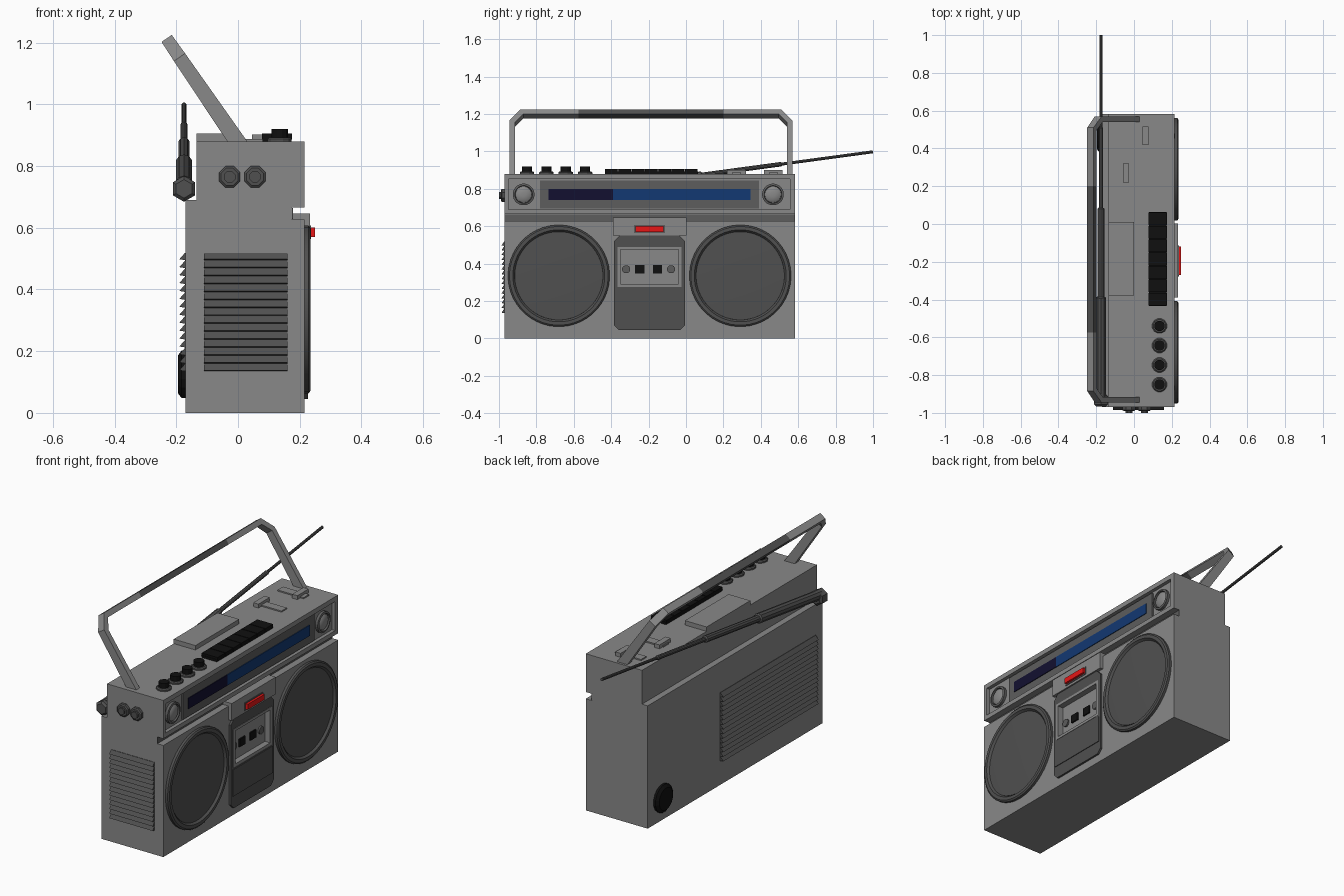
import bpy, bmesh, math
from mathutils import Vector

if "Cube" in bpy.data.objects:
    bpy.data.objects.remove(bpy.data.objects["Cube"])


def material(name, rgb):
    m = bpy.data.materials.new(name)
    m.diffuse_color = (*rgb, 1)
    m.use_nodes = True
    m.node_tree.nodes["Principled BSDF"].inputs["Base Color"].default_value = m.diffuse_color
    return m


GREY = material("body grey", (0.25, 0.25, 0.25))
MID = material("panel grey", (0.11, 0.11, 0.11))
DARK = material("dark grey", (0.08, 0.08, 0.08))
BLACK = material("black", (0.005, 0.005, 0.005))
RED = material("red", (0.8, 0.008, 0.008))
BLUE = material("dial blue", (0.006, 0.04, 0.17))
NAVY = material("dial navy", (0.006, 0.005, 0.03))


def mesh_object(name, verts, faces, *mats):
    me = bpy.data.meshes.new(name)
    me.from_pydata(verts, [], faces)
    bm = bmesh.new()
    bm.from_mesh(me)
    bmesh.ops.recalc_face_normals(bm, faces=bm.faces)
    bm.to_mesh(me)
    bm.free()
    for m in mats:
        me.materials.append(m)
    ob = bpy.data.objects.new(name, me)
    bpy.context.collection.objects.link(ob)
    return ob


def prism(name, pts, axis, a, b, mat):
    """Extrude a 2D outline (remaining axes in xyz order) from a to b."""
    def place(p, h):
        v = list(p)
        v.insert("xyz".index(axis), h)
        return v
    n = len(pts)
    verts = [place(p, h) for h in (a, b) for p in pts]
    faces = [list(range(n)), list(range(n, 2 * n))]
    faces += [(i, (i + 1) % n, n + (i + 1) % n, n + i) for i in range(n)]
    return mesh_object(name, verts, faces, mat)


def box(name, x, y, z, mat):
    return prism(name, [(x[0], y[0]), (x[1], y[0]), (x[1], y[1]), (x[0], y[1])], "z", z[0], z[1], mat)


def lathe(name, profile, origin, direction, n, mat, smooth=False):
    """Spin (radius, height) points round a direction, capping both ends."""
    q = Vector(direction).to_track_quat("Z", "Y")
    verts = []
    for r, h in profile:
        for k in range(n):
            t = 2 * math.pi * (k + 0.5) / n
            verts.append(Vector(origin) + q @ Vector((r * math.cos(t), r * math.sin(t), h)))
    faces = [list(range(n)), list(range(len(verts) - n, len(verts)))]
    for j in range(len(profile) - 1):
        for k in range(n):
            k2 = (k + 1) % n
            faces.append((j * n + k, j * n + k2, (j + 1) * n + k2, (j + 1) * n + k))
    ob = mesh_object(name, verts, faces, mat)
    if smooth:
        bpy.context.view_layer.objects.active = ob
        ob.select_set(True)
        bpy.ops.object.shade_smooth_by_angle(angle=math.radians(30))
        ob.select_set(False)
    return ob


def cut(target, x, y, z):
    cutter = box("cutter", x, y, z, GREY)
    mod = target.modifiers.new("recess", "BOOLEAN")
    mod.operation, mod.solver, mod.object = "DIFFERENCE", "EXACT", cutter
    bpy.context.view_layer.objects.active = target
    bpy.ops.object.modifier_apply(modifier=mod.name)
    bpy.data.objects.remove(cutter)


# Body: side profile with front groove and rear antenna ledge
body = prism("body", [(-0.17, 0), (0.215, 0), (0.215, 0.627), (0.175, 0.627), (0.175, 0.665),
                      (0.215, 0.665), (0.215, 0.88), (-0.135, 0.88), (-0.135, 0.69), (-0.17, 0.69)],
             "y", -0.97, 0.583, GREY)
cut(body, (0.195, 0.3), (-0.95, 0.556), (0.69, 0.853))
cut(body, (0.195, 0.3), (-0.365, -0.025), (0.275, 0.49))
box("groove_strip", (0.17, 0.179), (-0.969, 0.582), (0.628, 0.664), MID)

# Tuning dial
box("dial_panel", (0.19, 0.203), (-0.78, 0.39), (0.695, 0.845), MID)
box("dial_left", (0.2, 0.207), (-0.735, -0.39), (0.74, 0.8), NAVY)
box("dial_right", (0.2, 0.207), (-0.39, 0.345), (0.74, 0.8), BLUE)
for side, y in (("left", -0.868), ("right", 0.465)):
    lathe(f"tuning_ring_{side}", [(0.058, 0.19), (0.058, 0.21), (0.047, 0.213), (0.045, 0.2)],
          (0, y, 0.77), (1, 0, 0), 24, MID)
    lathe(f"tuning_knob_{side}", [(0.045, 0.19), (0.043, 0.206), (0.032, 0.213), (0.012, 0.216)],
          (0, y, 0.77), (1, 0, 0), 24, GREY, True)

# Speakers
for side, y in (("left", -0.68), ("right", 0.29)):
    lathe(f"speaker_ring_{side}", [(0.272, 0.21), (0.272, 0.229), (0.264, 0.235), (0.246, 0.235), (0.236, 0.222)],
          (0, y, 0.335), (1, 0, 0), 48, DARK, True)
    lathe(f"speaker_mesh_{side}", [(0.238, 0.21), (0.236, 0.224), (0.15, 0.228), (0.03, 0.229)],
          (0, y, 0.335), (1, 0, 0), 48, DARK, True)

# Cassette deck
box("deck_header", (0.17, 0.234), (-0.39, 0.002), (0.55, 0.646), GREY)
box("eject_frame", (0.23, 0.237), (-0.277, -0.113), (0.563, 0.607), MID)
box("eject_button", (0.23, 0.25), (-0.27, -0.12), (0.57, 0.6), RED)
door = prism("cassette_door", [(-0.385, 0.07), (-0.36, 0.045), (-0.03, 0.045), (-0.005, 0.07),
                               (-0.005, 0.52), (-0.035, 0.55), (-0.355, 0.55), (-0.385, 0.52)],
             "x", 0.205, 0.226, DARK)
cut(door, (0.15, 0.3), (-0.365, -0.025), (0.275, 0.49))
box("door_flap", (0.22, 0.23), (-0.372, -0.018), (0.115, 0.265), DARK)
for nm, y, z in (("left", (-0.365, -0.35), (0.275, 0.49)), ("right", (-0.04, -0.025), (0.275, 0.49)),
                 ("top", (-0.35, -0.04), (0.475, 0.49)), ("bottom", (-0.35, -0.04), (0.275, 0.29))):
    box(f"window_frame_{nm}", (0.19, 0.228), y, z, GREY)
for side, s in (("left", -1), ("right", 1)):
    box(f"cassette_reel_{side}", (0.19, 0.203), (-0.2 + s * 0.048 - 0.025, -0.2 + s * 0.048 + 0.025), (0.348, 0.392), BLACK)
    lathe(f"cassette_hub_{side}", [(0.022, 0.19), (0.022, 0.204)], (0, -0.2 + s * 0.12, 0.37), (1, 0, 0), 12, MID)

# Louvred vents on the end and the back (saw-tooth profiles)
N, Z0, PITCH = 15, 0.135, 0.0257


def louvres(face, depth):
    pts = [(face + math.copysign(0.01, -face), Z0)]
    for i in range(N):
        z = Z0 + i * PITCH
        pts += [(face - 0.002, z), (face - depth, z + 0.003), (face - 0.002, z + PITCH - 0.002)]
    return pts + [(pts[0][0], Z0 + N * PITCH)]


prism("side_vent", louvres(-0.97, 0.016), "x", -0.11, 0.16, DARK)
prism("back_vent", louvres(-0.17, 0.02), "y", -0.907, -0.06, DARK)

# Round rear cap
lathe("rear_cap", [(0.078, 0.16), (0.078, 0.183), (0.062, 0.195), (0.03, 0.195)],
      (0, 0.455, 0.125), (-1, 0, 0), 16, BLACK)

# End jacks
for i, x in enumerate((-0.027, 0.055)):
    lathe(f"side_jack_{i}", [(0.037, 0.965), (0.037, 0.985), (0.03, 0.99)], (x, 0, 0.765), (0, -1, 0), 8, DARK)
    lathe(f"side_jack_pin_{i}", [(0.02, 0.98), (0.02, 1.0)], (x, 0, 0.765), (0, -1, 0), 8, DARK)

# Top: plate, keys, knobs, sliders
box("top_plate", (-0.135, 0.0), (-0.378, 0.01), (0.875, 0.905), GREY)
box("key_base", (0.08, 0.172), (-0.434, 0.063), (0.875, 0.893), BLACK)
for i in range(7):
    y = -0.434 + i * 0.071
    box(f"key_{i}", (0.077, 0.175), (y + 0.002, y + 0.069), (0.885, 0.905), BLACK)
for i in range(4):
    y = -0.85 + i * 0.1035
    lathe(f"knob_base_{i}", [(0.04, 0.875), (0.04, 0.888), (0.034, 0.893)], (0.135, y, 0), (0, 0, 1), 12, DARK)
    lathe(f"knob_{i}", [(0.028, 0.88), (0.028, 0.92)], (0.135, y, 0), (0, 0, 1), 12, BLACK)
for i, (y, x) in enumerate(((0.467, 0.061), (0.27, -0.043))):
    box(f"slider_track_{i}", (-0.064, 0.098), (y - 0.024, y + 0.024), (0.875, 0.887), GREY)
    box(f"slider_{i}", (x - 0.016, x + 0.016), (y - 0.05, y + 0.05), (0.875, 0.902), GREY)

# Handle: tilted hoop swept through sections of (outer, inner, half width)
d, nrm = Vector((-0.565, 0, 0.825)), Vector((0.825, 0, 0.565))
half = [((-0.945, -0.02), (-0.915, -0.02), 0.027), ((-0.945, 0.33), (-0.915, 0.32), 0.022),
        ((-0.885, 0.404), (-0.87, 0.374), 0.02), ((-0.575, 0.404), (-0.575, 0.374), 0.02)]
MIDY = -0.1875
mirror = [((2 * MIDY - o[0], o[1]), (2 * MIDY - i[0], i[1]), w) for o, i, w in reversed(half)]
sections = half + mirror
verts = []
for o, i, w in sections:
    for (y, s), k in ((o, -w), (o, w), (i, w), (i, -w)):
        verts.append(Vector((-0.003, y, 0.88)) + d * s + nrm * k)
faces = [(0, 1, 2, 3), tuple(range(len(verts) - 4, len(verts)))]
for j in range(len(sections) - 1):
    faces += [(4 * j + k, 4 * j + (k + 1) % 4, 4 * j + 4 + (k + 1) % 4, 4 * j + 4 + k) for k in range(4)]
handle = mesh_object("handle", verts, faces, GREY, DARK)
for p in handle.data.polygons:  # dark grip in the middle
    if abs(p.center.y - MIDY) < 0.1:
        p.material_index = 1

# Telescopic antenna
lathe("antenna_hinge", [(0.03, 0.9), (0.042, 0.91), (0.042, 0.955), (0.03, 0.965)],
      (-0.175, 0, 0.726), (0, -1, 0), 6, DARK)
start, end = Vector((-0.175, -0.93, 0.738)), Vector((-0.175, 0.999, 0.998))
L = (end - start).length
lathe("antenna", [(0.03, 0), (0.027, 0.05), (0.027, 0.545), (0.019, 0.55), (0.019, 1.02), (0.012, 1.025),
                  (0.012, 1.45), (0.008, 1.455), (0.008, L)], start, end - start, 10, DARK)
